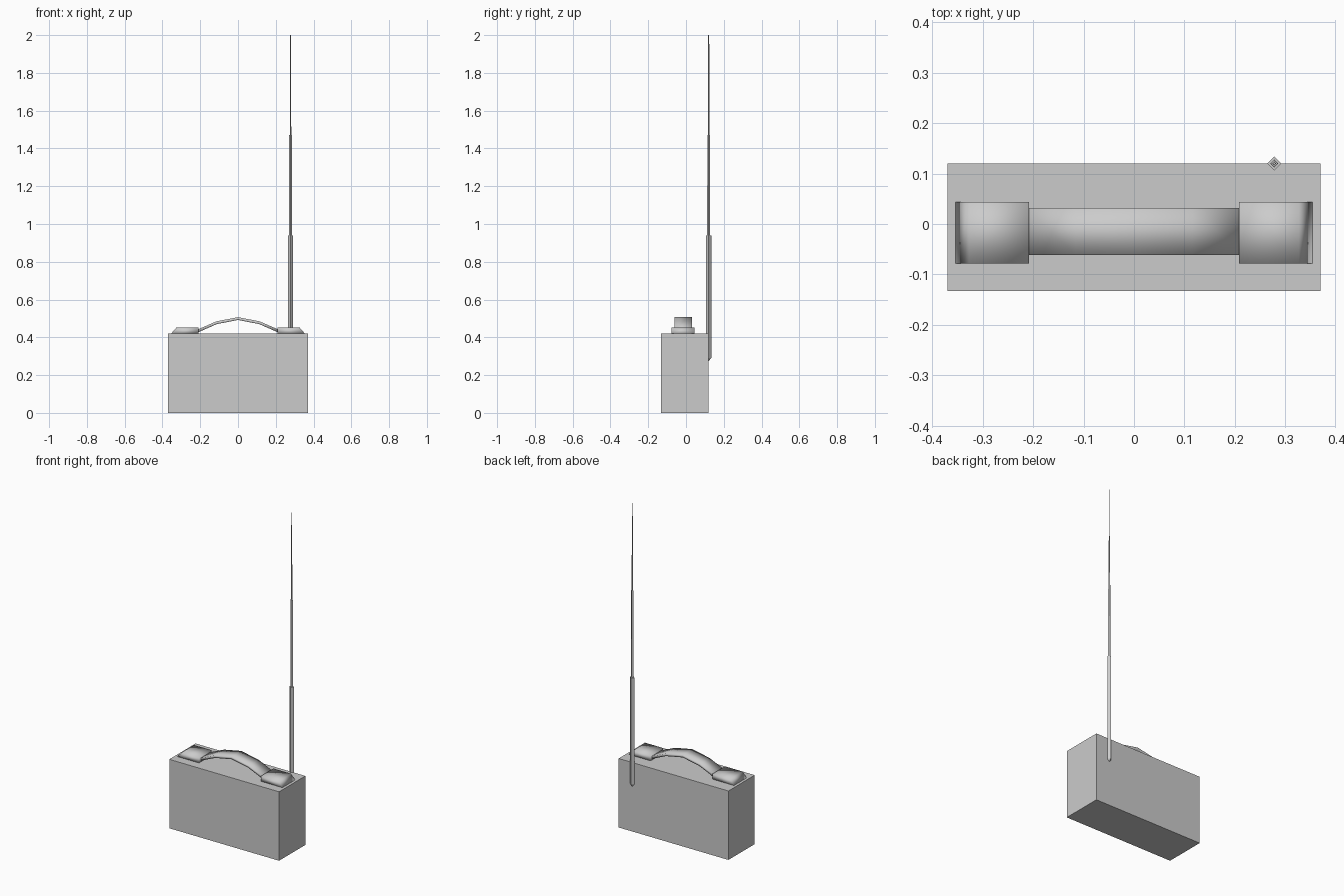
import bpy, bmesh, math

if "Cube" in bpy.data.objects:
    bpy.data.objects.remove(bpy.data.objects["Cube"])


def make_object(name, bm, smooth=False):
    bmesh.ops.recalc_face_normals(bm, faces=bm.faces)
    for f in bm.faces:
        f.smooth = smooth
    mesh = bpy.data.meshes.new(name)
    bm.to_mesh(mesh)
    bm.free()
    obj = bpy.data.objects.new(name, mesh)
    bpy.context.collection.objects.link(obj)
    return obj


def strip(name, pairs, y0, y1, smooth=False, caps=True):
    """Closed bar running along (x, z_bottom, x, z_top) stations, extruded in y."""
    bm = bmesh.new()
    rings = [[bm.verts.new(c) for c in
              ((xb, y0, zb), (xb, y1, zb), (xt, y1, zt), (xt, y0, zt))]
             for xb, zb, xt, zt in pairs]
    for a, b in zip(rings, rings[1:]):
        for i in range(4):
            j = (i + 1) % 4
            bm.faces.new((a[i], a[j], b[j], b[i]))
    bm.faces.new(rings[0])
    bm.faces.new(rings[-1])
    return make_object(name, bm, smooth)


def lathe(name, profile, x, y, sides=4):
    """Stack of (radius, z) rings; zero radius makes a point."""
    bm = bmesh.new()
    rings = []
    for r, z in profile:
        n = sides if r else 1
        rings.append([bm.verts.new((x + r * math.cos(math.tau * i / sides),
                                    y + r * math.sin(math.tau * i / sides), z))
                      for i in range(n)])
    for a, b in zip(rings, rings[1:]):
        for i in range(sides):
            j = (i + 1) % sides
            quad = [a[i % len(a)], a[j % len(a)], b[j % len(b)], b[i % len(b)]]
            bm.faces.new(list(dict.fromkeys(quad)))
    return make_object(name, bm)


# Case
strip("case", [(-0.37, 0, -0.37, 0.42), (0.37, 0, 0.37, 0.42)], -0.133, 0.12)

# Handle mounts, sloped at the outer ends
for side, label in ((-1, "left"), (1, "right")):
    strip(f"handle_mount_{label}",
          [(side * 0.208, 0.42, side * 0.208, 0.451),
           (side * 0.354, 0.42, side * 0.327, 0.451)], -0.078, 0.044, smooth=True)

# Arched carrying handle
half = [(0.0, 0.492, 0.0, 0.507), (0.112, 0.470, 0.116, 0.484),
        (0.208, 0.428, 0.212, 0.442)]
arch = [(-a, b, -c, d) for a, b, c, d in half[:0:-1]] + half
strip("carry_handle", arch, -0.061, 0.032, smooth=True)

# Telescopic antenna, four-sided, stepping thinner
lathe("antenna", [(0, 0.275), (0.014, 0.29), (0.014, 0.94), (0.008, 0.94),
                  (0.007, 1.47), (0.004, 1.47), (0.003, 2.0), (0, 2.0)], 0.278, 0.12)
